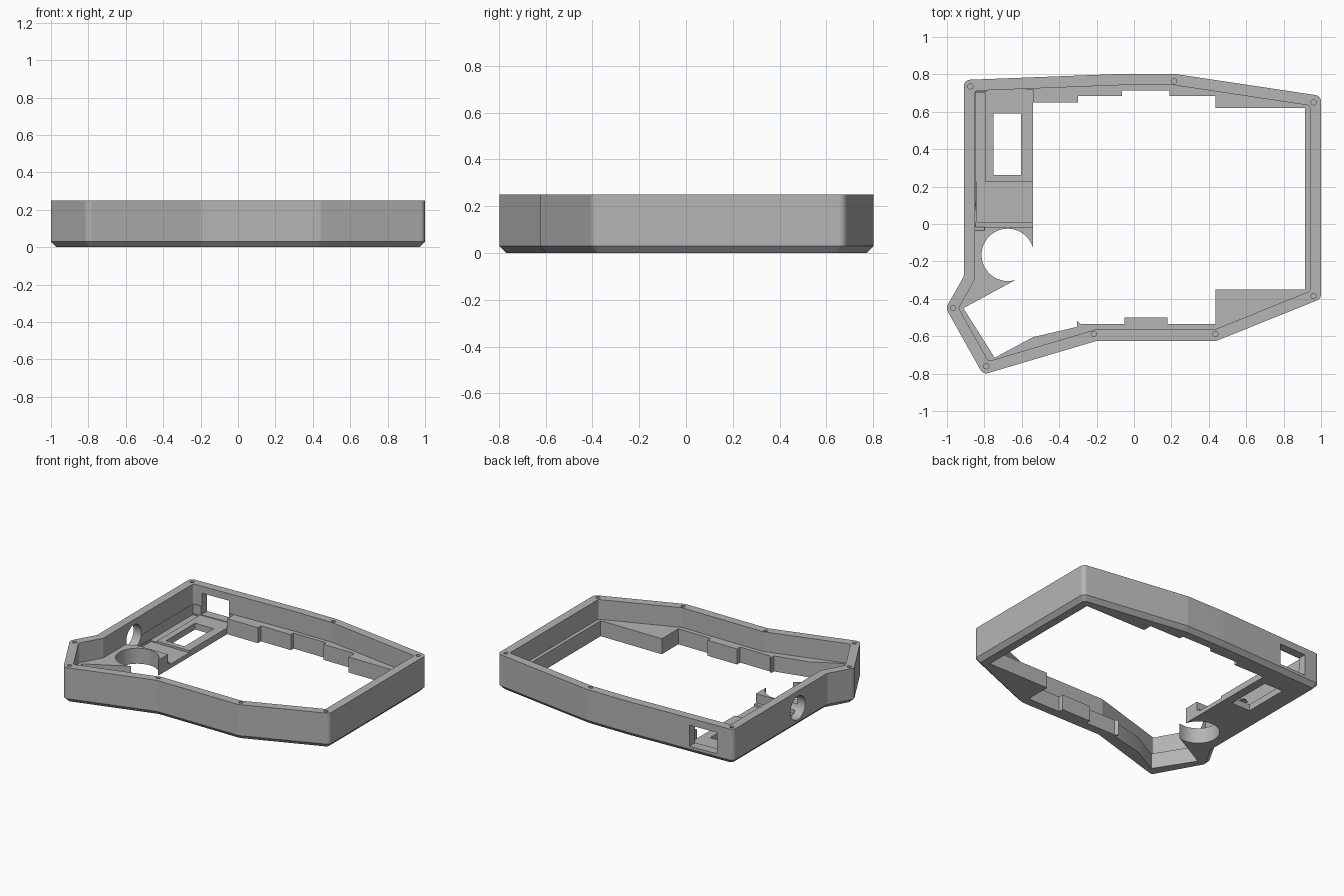
import bpy, bmesh, math
from mathutils import Vector, Matrix

if "Cube" in bpy.data.objects:
    bpy.data.objects.remove(bpy.data.objects["Cube"], do_unlink=True)

grey = bpy.data.materials.new("plain_grey")
grey.use_nodes = True
COLOR = (0.46, 0.46, 0.46, 1)
grey.diffuse_color = COLOR
grey.node_tree.nodes["Principled BSDF"].inputs["Base Color"].default_value = COLOR


def offset(points, dist):
    """Move every side of a counter-clockwise outline inwards."""
    pts, out = [Vector(p) for p in points], []
    for i, p in enumerate(pts):
        a = (p - pts[i - 1]).normalized()
        b = (pts[(i + 1) % len(pts)] - p).normalized()
        na, nb = Vector((-a.y, a.x)), Vector((-b.y, b.x))
        out.append(p + (na + nb) * dist / (1 + na.dot(nb)))
    return out


def rounded(points, radius, steps=6):
    """Replace every corner by a short arc."""
    pts, out = [Vector(p) for p in points], []
    for i, p in enumerate(pts):
        a = (pts[i - 1] - p).normalized()
        b = (pts[(i + 1) % len(pts)] - p).normalized()
        half = a.angle(b) / 2
        reach = radius / math.tan(half)
        mid = p + (a + b).normalized() * radius / math.sin(half)
        u, v = p + a * reach - mid, p + b * reach - mid
        turn = u.angle_signed(v)
        for k in range(steps + 1):
            out.append(mid + Matrix.Rotation(-turn * k / steps, 2) @ u)
    return out


def loft(name, rings):
    """Closed solid through (outline, height) rings."""
    bm = bmesh.new()
    loops = [[bm.verts.new((p[0], p[1], z)) for p in pts] for pts, z in rings]
    n = len(loops[0])
    for low, high in zip(loops, loops[1:]):
        for i in range(n):
            j = (i + 1) % n
            bm.faces.new((low[i], low[j], high[j], high[i]))
    bm.faces.new(loops[0][::-1])
    bm.faces.new(loops[-1])
    bmesh.ops.recalc_face_normals(bm, faces=bm.faces)
    mesh = bpy.data.meshes.new(name)
    bm.to_mesh(mesh)
    bm.free()
    mesh.materials.append(grey)
    ob = bpy.data.objects.new(name, mesh)
    bpy.context.collection.objects.link(ob)
    return ob


def prism(name, pts, z0, z1):
    return loft(name, [(pts, z0), (pts, z1)])


def box(name, x0, x1, y0, y1, z0, z1):
    return prism(name, [(x0, y0), (x1, y0), (x1, y1), (x0, y1)], z0, z1)


def circle(x, y, r, n=48):
    return [(x + r * math.cos(math.tau * i / n), y + r * math.sin(math.tau * i / n))
            for i in range(n)]


# Outer shell with a chamfered lower edge
outline = [(-.91, .77), (-.91, -.28), (-1.006, -.45), (-.807, -.805), (-.2, -.625),
           (.44, -.625), (1, -.4), (1, .685), (.22, .802), (-.08, .802)]
CORNER = 0.035
case = loft("case_frame", [(rounded(offset(outline, .028), CORNER * .6), 0),
                           (rounded(outline, CORNER), .03),
                           (rounded(outline, CORNER), .25)])

# Inside edge of the stepped mounting ledge
opening = [(-.54, .65), (-.54, -.12), (-.612, -.287), (-.912, -.45), (-.745, -.715),
           (-.54, -.605), (-.305, -.55), (-.305, -.517), (-.285, -.535),
           (-.05, -.535), (-.05, -.5), (.18, -.5), (.18, -.535), (.435, -.535),
           (.435, -.35), (.915, -.35), (.915, .62), (.435, .62), (.435, .685),
           (.19, .685), (.19, .715), (-.065, .715), (-.065, .685), (-.3, .685),
           (-.3, .65)]
tray = [(-.848, .706), (-.848, -.015), (-.5, -.015), (-.5, .64), (-.54, .64), (-.54, .719)]

cutters = [
    prism("cavity", rounded(offset(outline, .06), .015), .11, .4),
    prism("main_opening", opening, -.1, .3),
    prism("round_notch", circle(-.675, -.165, .14), -.1, .3),
    prism("tray_recess", tray, .045, .3),
    box("tray_channel", -.848, -.795, .225, .7, .036, .3),
    box("tray_pocket", -.84, -.5, .01, .225, .03, .3),
    box("tray_slot", -.75, -.603, .262, .59, -.1, .3),
    box("back_window", -.785, -.575, .66, .9, .05, .2),
]

# Round port through the side wall
port = prism("side_port", circle(0, 0, .083), -.1, .1)
port.data.transform(Matrix.Translation((-.9, .045, .13)) @ Matrix.Rotation(math.pi / 2, 4, 'Y'))
cutters.append(port)

# Screw holes along the rim
for x, y in [(-.875, .735), (.215, .763), (.96, .65), (.96, -.385),
             (.435, -.588), (-.215, -.588), (-.79, -.76), (-.967, -.45)]:
    cutters.append(prism("screw_hole", circle(x, y, .014, 16), .13, .3))

for cutter in cutters:
    mod = case.modifiers.new(cutter.name, 'BOOLEAN')
    mod.operation, mod.solver, mod.object = 'DIFFERENCE', 'EXACT', cutter

# Bake the cuts and drop the helpers
bpy.context.view_layer.update()
graph = bpy.context.evaluated_depsgraph_get()
result = bpy.data.meshes.new_from_object(case.evaluated_get(graph))
case.modifiers.clear()
case.data = result
for cutter in cutters:
    bpy.data.objects.remove(cutter, do_unlink=True)

# Soft corners, crisp edges
bpy.ops.object.select_all(action='DESELECT')
case.select_set(True)
bpy.context.view_layer.objects.active = case
bpy.ops.object.shade_smooth_by_angle(angle=math.radians(25))
weighted = case.modifiers.new("even_shading", 'WEIGHTED_NORMAL')
weighted.keep_sharp = True
weighted.weight = 100
